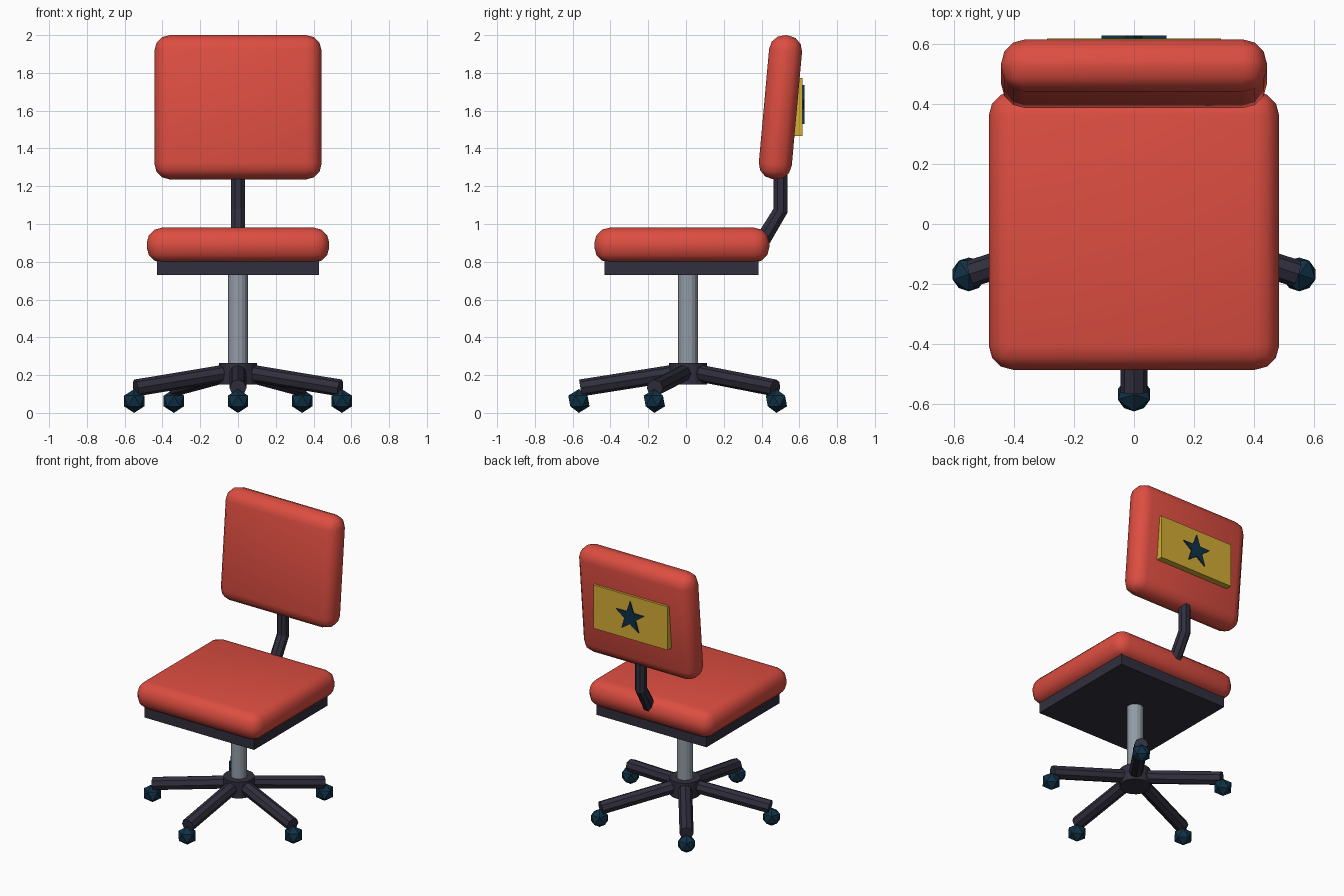
import bpy, bmesh, math
from mathutils import Vector, Matrix

cube = bpy.data.objects.get("Cube")
if cube:
    bpy.data.objects.remove(cube, do_unlink=True)


def material(name, rgb):
    m = bpy.data.materials.new(name)
    m.use_nodes = True
    m.diffuse_color = (*rgb, 1)
    m.node_tree.nodes["Principled BSDF"].inputs["Base Color"].default_value = (*rgb, 1)
    return m


RED = material("red fabric", (0.72, 0.075, 0.053))
DARK = material("dark plastic", (0.030, 0.028, 0.047))
GREY = material("grey metal", (0.29, 0.33, 0.38))
NAVY = material("navy", (0.005, 0.031, 0.062))
YELLOW = material("yellow", (0.66, 0.42, 0.035))


def finish(bm, name, mat, smooth=False):
    bmesh.ops.recalc_face_normals(bm, faces=bm.faces)
    mesh = bpy.data.meshes.new(name)
    for f in bm.faces:
        f.smooth = smooth
    bm.to_mesh(mesh)
    bm.free()
    mesh.materials.append(mat)
    obj = bpy.data.objects.new(name, mesh)
    bpy.context.collection.objects.link(obj)
    return obj


def box(name, size, centre, mat, bevel=0, tilt=0):
    bm = bmesh.new()
    bmesh.ops.create_cube(bm, size=1, matrix=Matrix.Diagonal((*size, 1)))
    obj = finish(bm, name, mat, bevel > 0)
    obj.location = centre
    obj.rotation_euler.x = tilt
    if bevel:
        mod = obj.modifiers.new("rounding", "BEVEL")
        mod.width, mod.segments = bevel, 3
    return obj


def rod(name, start, end, radius, sides, mat):
    a, b = Vector(start), Vector(end)
    turn = (b - a).to_track_quat("Z", "Y").to_matrix().to_4x4()
    bm = bmesh.new()
    bmesh.ops.create_cone(bm, cap_ends=True, segments=sides, radius1=radius, radius2=radius,
                          depth=(b - a).length, matrix=Matrix.Translation((a + b) / 2) @ turn)
    obj = finish(bm, name, mat)
    return obj


# Cushions and seat pan
box("seat_cushion", (0.966, 0.926, 0.185), (0, -0.022, 0.888), RED, 0.08)
box("seat_pan", (0.856, 0.815, 0.1), (0, -0.024, 0.78), DARK)
box("backrest", (0.884, 0.175, 0.765), (0, 0.5, 1.618), RED, 0.08, -0.09)

# Bent support bar: one profile tube with a mitred bend
bm = bmesh.new()
rings = []
for y, z, slant in ((0.355, 0.83, 0.55), (0.5, 1.07, 0.28), (0.5, 1.42, 0)):
    ring = []
    for i in range(8):
        a = math.tau * (i + 0.5) / 8
        dy = 0.04 * math.sin(a)
        ring.append(bm.verts.new((0.04 * math.cos(a), y + dy, z - dy * slant)))
    rings.append(ring)
for low, high in zip(rings, rings[1:]):
    for i in range(8):
        j = (i + 1) % 8
        bm.faces.new((low[i], low[j], high[j], high[i]))
bm.faces.new(rings[0])
bm.faces.new(rings[-1])
finish(bm, "support_bar", DARK)

# Column and hub
HUB_Y = 0.011
rod("column", (0, HUB_Y, 0.2), (0, HUB_Y, 0.75), 0.053, 16, GREY)
rod("hub", (0, HUB_Y, 0.15), (0, HUB_Y, 0.265), 0.1, 16, DARK)

# Five legs, each with a faceted caster
for k in range(5):
    angle = math.radians(72 * k - 90)
    out = Vector((math.cos(angle), math.sin(angle), 0))
    centre = Vector((0, HUB_Y, 0))
    rod(f"leg_{k + 1}", centre + Vector((0, 0, 0.222)),
        centre + out * 0.57 + Vector((0, 0, 0.132)), 0.045, 8, DARK)
    bm = bmesh.new()
    spot = centre + out * 0.578 + Vector((0, 0, 0.063))
    bmesh.ops.create_icosphere(bm, subdivisions=1, radius=0.063,
                               matrix=Matrix.Translation(spot) @ Matrix.Rotation(angle, 4, "Z"))
    finish(bm, f"caster_{k + 1}", NAVY)

# Rear panel with a raised star
box("rear_panel", (0.58, 0.07, 0.306), (0, 0.583, 1.62), YELLOW)
bm = bmesh.new()
points = []
for i in range(10):
    r = 0.045 if i % 2 else 0.113
    a = math.tau * i / 10
    points.append(bm.verts.new((r * math.sin(a), 0.6175, 1.622 + r * math.cos(a))))
face = bm.faces.new(points)
grown = bmesh.ops.extrude_face_region(bm, geom=[face])["geom"]
bmesh.ops.translate(bm, vec=(0, 0.0095, 0),
                    verts=[v for v in grown if isinstance(v, bmesh.types.BMVert)])
finish(bm, "rear_star", NAVY)
